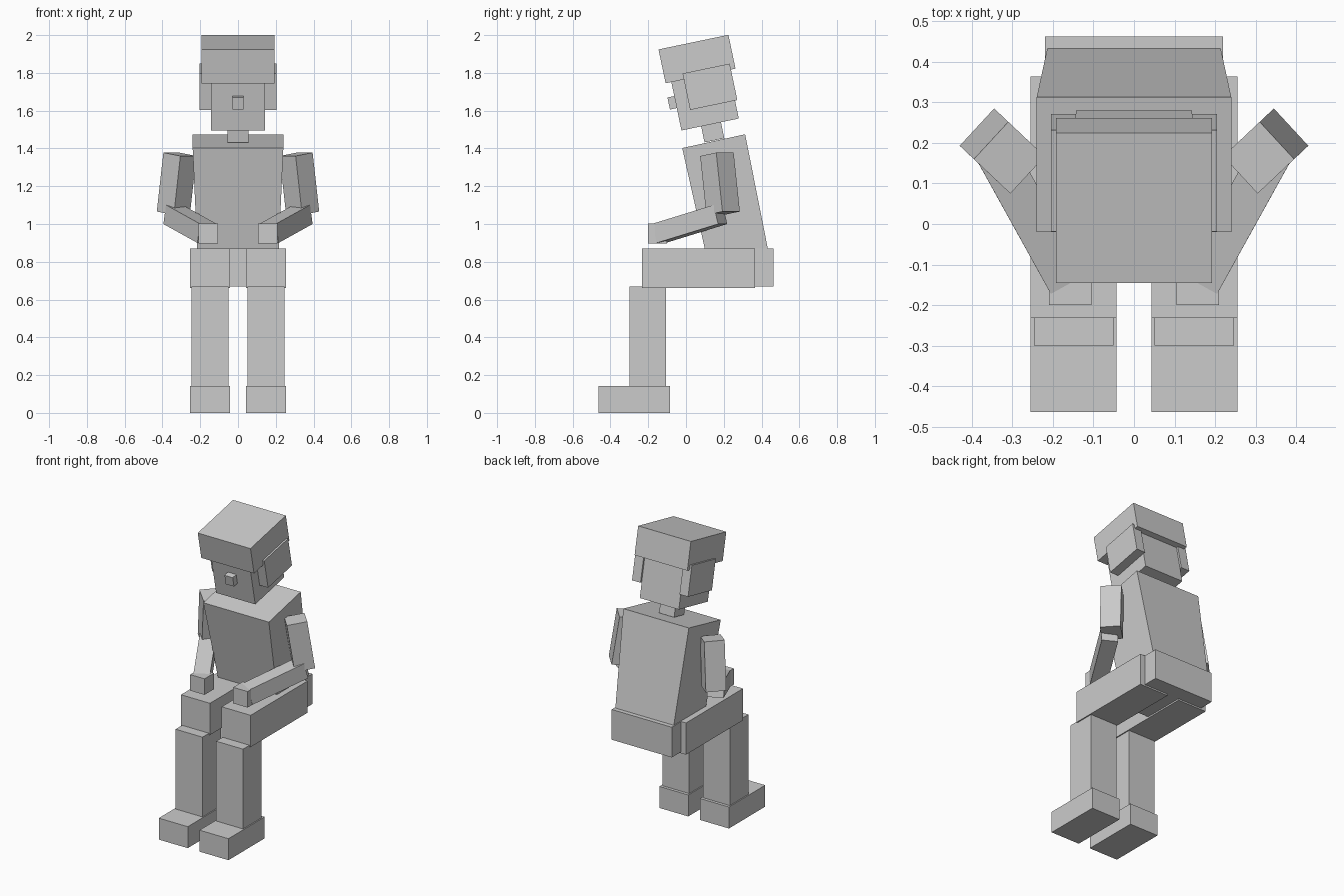
import bpy
import math
from mathutils import Vector

if "Cube" in bpy.data.objects:
    bpy.data.objects.remove(bpy.data.objects["Cube"])

grey = bpy.data.materials.new("plain grey")
grey.diffuse_color = (0.6, 0.6, 0.6, 1)
grey.use_nodes = True
grey.node_tree.nodes["Principled BSDF"].inputs["Base Color"].default_value = grey.diffuse_color

FACES = [(0, 2, 3, 1), (4, 5, 7, 6), (0, 1, 5, 4), (2, 6, 7, 3), (0, 4, 6, 2), (1, 3, 7, 5)]


def solid(name, corners):
    """Six-sided block; corners run x fastest, then y, then z."""
    mesh = bpy.data.meshes.new(name)
    mesh.from_pydata([tuple(c) for c in corners], [], FACES)
    mesh.materials.append(grey)
    obj = bpy.data.objects.new(name, mesh)
    bpy.context.collection.objects.link(obj)
    return obj


def block(name, x, y, z):
    return solid(name, [(a, b, c) for c in z for b in y for a in x])


def slanted(name, origin, u, v, w):
    """Block spanned from a corner by three edge vectors."""
    o, u, v, w = map(Vector, (origin, u, v, w))
    return solid(name, [o + u * i + v * j + w * k
                        for k in (0, 1) for j in (0, 1) for i in (0, 1)])


TILT = math.radians(11.8)
BACK = Vector((0, math.cos(TILT), math.sin(TILT)))
UP = Vector((0, -math.sin(TILT), math.cos(TILT)))


def leaning(name, x, y, z, depth, height):
    """Block leaning with the head, placed by its lower front edge."""
    return slanted(name, (x[0], y, z), (x[1] - x[0], 0, 0), BACK * depth, UP * height)


# Torso, narrowing toward the hips, and pelvis
solid("torso", [(-.213, .115, .80), (.213, .115, .80), (-.213, .437, .85), (.213, .437, .85),
                (-.24, -.02, 1.402), (.24, -.02, 1.402), (-.24, .313, 1.475), (.24, .313, 1.475)])
block("pelvis", (-.22, .22), (.08, .463), (.67, .87))

# Neck and head
leaning("neck", (-.055, .055), .098, 1.432, .107, .09)
leaning("head", (-.143, .143), -.024, 1.495, .31, .32)
leaning("hair", (-.193, .193), -.108, 1.745, .378, .183)
leaning("nose", (-.03, .03), -.085, 1.606, .04, .065)

# Limbs, both sides
for s, side in ((1, "right"), (-1, "left")):
    ear = sorted((s * .143, s * .205))
    leaning(side + "_ear", ear, .022, 1.604, .255, .197)

    slanted(side + "_upper_arm", (s * .305, .075, 1.36),
            (s * .09, .085, .018), (s * -.085, .092, 0), (s * .035, .033, -.312))
    slanted(side + "_forearm", (s * .395, .17, 1.0),
            (s * -.0875, .0485, 0), (s * -.18, -.325, -.1), (s * -.0135, -.024, .101))
    hand = sorted((s * .105, s * .21))
    block(side + "_hand", hand, (-.2, -.1), (.897, 1.003))

    thigh = sorted((s * .043, s * .255))
    block(side + "_thigh", thigh, (-.232, .364), (.66, .87))
    shin = sorted((s * .05, s * .247))
    block(side + "_shin", shin, (-.30, -.105), (.13, .67))
    block(side + "_foot", thigh, (-.464, -.085), (0, .142))

# Make every block face outward
import bmesh
for obj in bpy.data.objects:
    bm = bmesh.new()
    bm.from_mesh(obj.data)
    bmesh.ops.recalc_face_normals(bm, faces=bm.faces)
    bm.to_mesh(obj.data)
    bm.free()
